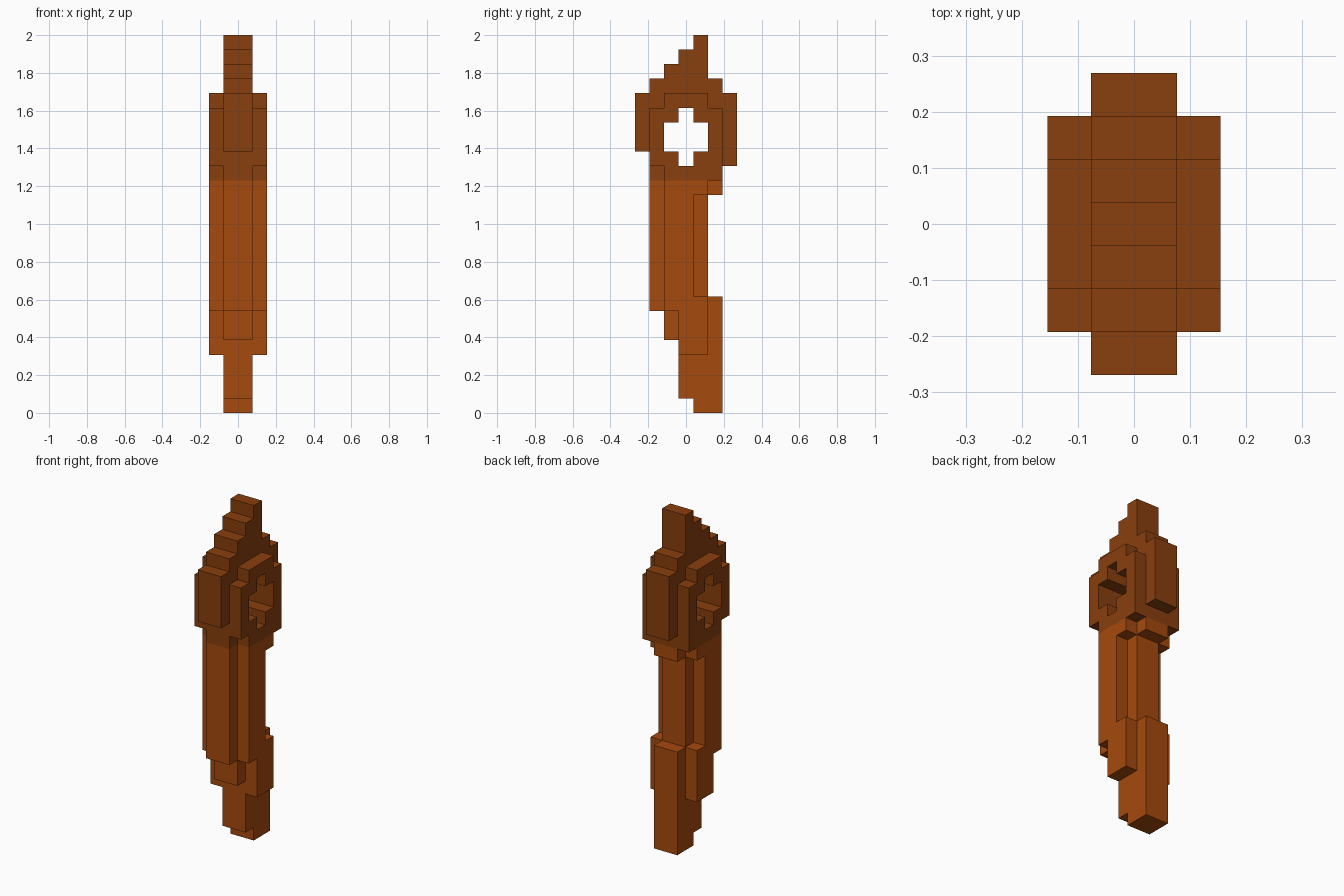
import bpy, bmesh
from mathutils import Vector

cube = bpy.data.objects.get("Cube")
if cube:
    bpy.data.objects.remove(cube, do_unlink=True)

U = 2 / 26            # edge length of one block
COLOUR_SPLIT = 16     # block height where the shaft meets the head


def material(name, rgb):
    m = bpy.data.materials.new(name)
    m.diffuse_color = (*rgb, 1)
    m.use_nodes = True
    bsdf = m.node_tree.nodes["Principled BSDF"]
    bsdf.inputs["Base Color"].default_value = (*rgb, 1)
    bsdf.inputs["Roughness"].default_value = 0.8
    return m


dark = material("dark brown", (0.25, 0.050, 0.004))
light = material("orange brown", (0.381, 0.067, 0.004))

# Side profiles as bands: (z from, z to, y from, y to) in blocks
core = [(25, 26, 4, 5), (24, 25, 3, 5), (23, 24, 2, 5), (22, 23, 1, 6),
        (18, 22, 0, 7), (17, 18, 1, 7), (15, 17, 1, 6), (8, 15, 1, 5),
        (7, 8, 1, 6), (5, 7, 2, 6), (1, 5, 3, 6), (0, 1, 4, 6)]
cheeks = [(21, 22, 2, 5), (17, 21, 1, 6), (16, 17, 2, 6), (15, 16, 2, 5),
          (8, 15, 2, 4), (7, 8, 2, 5), (4, 7, 3, 5)]
hole = [(17, 21, 3, 4), (18, 20, 2, 5)]


def cells(bands, xs):
    return {(x, y, z) for z0, z1, y0, y1 in bands
            for x in xs for y in range(y0, y1) for z in range(z0, z1)}


# Narrow core, wider cheeks on both sides, cross-shaped eye cut through
solid = (cells(core, (-1, 0)) | cells(cheeks, (-2, 1))) - cells(hole, range(-2, 2))


def block_part(name, part, mat):
    """Skin the exposed faces of a set of blocks and merge flat areas."""
    bm = bmesh.new()
    for c in part:
        for axis in range(3):
            for s in (0, 1):
                n = list(c)
                n[axis] += 2 * s - 1
                if tuple(n) in solid:
                    continue
                a, b = (axis + 1) % 3, (axis + 2) % 3
                quad = []
                for i, j in ((0, 0), (1, 0), (1, 1), (0, 1)):
                    p = Vector(c)
                    p[axis] += s
                    p[a] += i
                    p[b] += j
                    quad.append(bm.verts.new((p - Vector((0, 3.5, 0))) * U))
                bm.faces.new(quad if s else quad[::-1])
    bmesh.ops.remove_doubles(bm, verts=bm.verts[:], dist=0.001)
    bmesh.ops.dissolve_limit(bm, angle_limit=0.01, verts=bm.verts[:], edges=bm.edges[:])
    me = bpy.data.meshes.new(name)
    bm.to_mesh(me)
    bm.free()
    me.materials.append(mat)
    bpy.context.collection.objects.link(bpy.data.objects.new(name, me))


block_part("pierced_head", {c for c in solid if c[2] >= COLOUR_SPLIT}, dark)
block_part("stepped_shaft", {c for c in solid if c[2] < COLOUR_SPLIT}, light)
